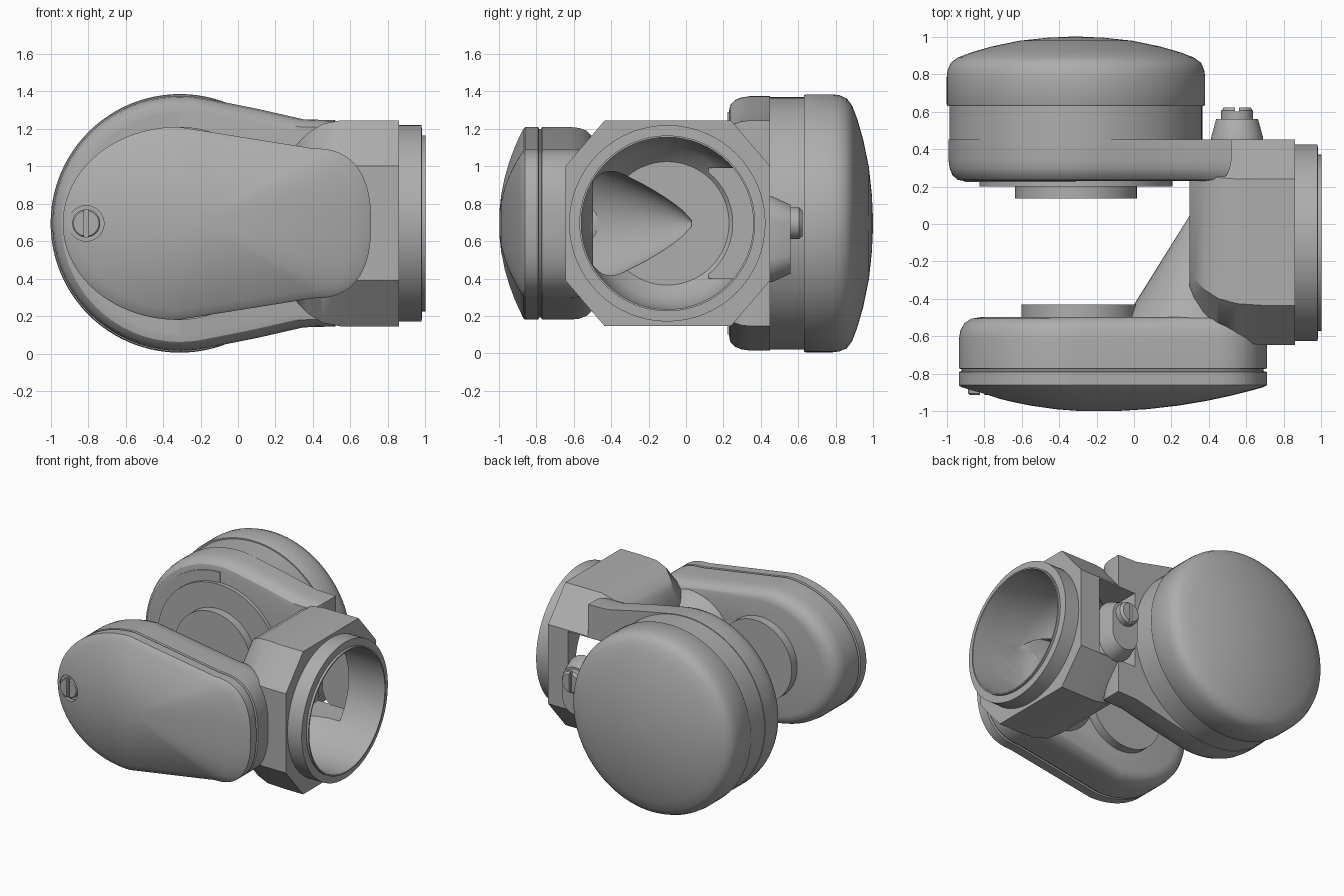
import bpy, bmesh, math
from mathutils import Vector

if "Cube" in bpy.data.objects:
    bpy.data.objects.remove(bpy.data.objects["Cube"])

CX, CY, CZ = -0.31, -0.1, 0.695   # joint axis x, collar axis y, shared height

grey = bpy.data.materials.new("cast_grey")
grey.use_nodes = True
grey.diffuse_color = (0.42, 0.42, 0.42, 1)
grey.node_tree.nodes["Principled BSDF"].inputs["Base Color"].default_value = (0.42, 0.42, 0.42, 1)


def loft(name, rings):
    """Closed solid skinned through equal-length rings of points."""
    bm = bmesh.new()
    loops = [[bm.verts.new(p) for p in ring] for ring in rings]
    n = len(loops[0])
    for a, b in zip(loops, loops[1:]):
        for i in range(n):
            j = (i + 1) % n
            bm.faces.new((a[i], a[j], b[j], b[i]))
    bm.faces.new(loops[0])
    bm.faces.new(loops[-1])
    bmesh.ops.recalc_face_normals(bm, faces=bm.faces)
    mesh = bpy.data.meshes.new(name)
    bm.to_mesh(mesh)
    bm.free()
    mesh.materials.append(grey)
    ob = bpy.data.objects.new(name, mesh)
    bpy.context.collection.objects.link(ob)
    return ob


def turned(name, profile, axis, a, b=CZ, n=64):
    """Solid of revolution from (radius, position) pairs, along x or y."""
    rings = []
    for r, t in profile:
        ring = []
        for i in range(n):
            q = math.tau * i / n
            u, v = a + r * math.cos(q), b + r * math.sin(q)
            ring.append((t, u, v) if axis == "x" else (u, t, v))
        rings.append(ring)
    return loft(name, rings)


def stacked(name, outline, levels, centre):
    """Scaled copies of an x/z outline stacked along y."""
    return loft(name, [[(centre + (x - centre) * s, y, CZ + z * s) for x, z in outline]
                       for s, y in levels])


def cut(ob, *cutters):
    bpy.context.view_layer.objects.active = ob
    for c in cutters:
        m = ob.modifiers.new("cut", "BOOLEAN")
        m.operation, m.solver, m.object = "DIFFERENCE", "EXACT", c
        bpy.ops.object.modifier_apply(modifier=m.name)


def mirrored(upper):
    return upper + [(x, -z) for x, z in reversed(upper)]


def arc(cx, rx, rz, start, end, n, power=1.0):
    pts = []
    for i in range(n + 1):
        q = math.radians(start + (end - start) * i / n)
        c, s = math.cos(q), math.sin(q)
        pts.append((cx + rx * math.copysign(abs(c) ** power, c), rz * abs(s) ** power))
    return pts


# Front arm: egg outline with a squared-off end, plus its domed cover
egg = mirrored(arc(-0.32, 0.615, 0.515, 178, 90, 24) + arc(0.4, 0.31, 0.4, 90, 4, 12, 0.8))
front_arm = stacked("front_arm", egg, [(0.84, -0.497), (0.91, -0.505), (0.96, -0.53), (0.99, -0.57),
                    (1, -0.62), (1, -0.77), (0.98, -0.775), (0.98, -0.8)], -0.2)
dome = [(s, -0.865 - 0.135 * (1 - s * s)) for s in (0.98, 0.9, 0.78, 0.64, 0.48, 0.3, 0.12)]
front_cover = stacked("front_cover", egg, [(0.98, -0.785), (1, -0.79), (1, -0.86)] + dome, -0.2)
front_bearing = turned("front_bearing", [(0.31, -0.55), (0.31, -0.43)], "y", -0.29)

# Cover screw in its recess
pocket = turned("pocket_cutter", [(0.095, -1.1), (0.095, -0.872)], "y", -0.81, n=32)
cut(front_cover, pocket)
cover_screw = turned("cover_screw", [(0.075, -0.86), (0.075, -0.905), (0.068, -0.912)], "y", -0.81, n=32)


def box(name, lo, hi):
    return loft(name, [[(x, lo[1], lo[2]), (x, hi[1], lo[2]), (x, hi[1], hi[2]), (x, lo[1], hi[2])]
                       for x in (lo[0], hi[0])])


slot = box("slot_cutter", (-0.822, -1, 0.6), (-0.798, -0.885, 0.8))
cut(cover_screw, slot)

# Rear housing: round end running into a tapered neck
drop = mirrored(arc(CX, 0.68, 0.68, 179, 78, 36) + [(0.1, 0.612), (0.35, 0.555), (0.52, 0.55)])
rear_neck = stacked("rear_neck", drop, [(0.88, 0.23), (0.93, 0.236), (0.97, 0.262), (0.99, 0.295),
                    (1, 0.34), (1, 0.45)], CX)
rear_housing = turned("rear_housing", [(0.675, 0.4), (0.675, 0.64)], "y", CX, n=96)
rear_cap = turned("rear_cap", [(0.685, 0.63), (0.69, 0.64), (0.69, 0.78), (0.685, 0.82), (0.668, 0.86),
                  (0.63, 0.888), (0.56, 0.915), (0.45, 0.947), (0.3, 0.978), (0.15, 0.994),
                  (0.02, 1.0)], "y", CX, n=96)
rear_plate = turned("rear_plate", [(0.515, 0.26), (0.515, 0.2)], "y", CX)
rear_bearing = turned("rear_bearing", [(0.325, 0.25), (0.325, 0.135)], "y", CX)
half_moon = [(x, z) for x, z in mirrored(arc(CX, 0.595, 0.595, 179, 90, 30))]
rear_ledge = stacked("rear_ledge", half_moon, [(1, 0.25), (1, 0.223)], CX)


# Collar block: chamfered square section growing out of the back wall
def section(x, y0, hz):
    y1, c = 0.45, hz / 0.55
    cy, cz = 0.21 * c, 0.245 * c
    return [(x, y0 + cy, CZ + hz), (x, y1 - cy, CZ + hz), (x, y1, CZ + hz - cz), (x, y1, CZ - hz + cz),
            (x, y1 - cy, CZ - hz), (x, y0 + cy, CZ - hz), (x, y0, CZ - hz + cz), (x, y0, CZ + hz - cz)]


collar = loft("collar", [section(0.295, -0.38, 0.39), section(0.32, -0.45, 0.43), section(0.37, -0.53, 0.48),
              section(0.45, -0.6, 0.53), section(0.55, -0.635, 0.55), section(0.7, -0.645, 0.55),
              section(0.86, -0.645, 0.55)])
collar_ring = turned("collar_ring", [(0.525, 0.84), (0.525, 0.98), (0.47, 0.982), (0.47, 1.0)], "x", CY)


# Curved duct leading from the collar into the front arm
def duct(name, inset):
    rings = []
    for i in range(13):
        y = -0.53 + 0.58 * i / 12 - inset * 0.7
        w = 0.365 * ((0.055 - inset * 0.7 - y) / 0.585) ** 0.65 * (1 - inset)
        left = 0.3 - 0.3 * (0.05 - inset * 0.7 - y) / 0.48 + inset
        rings.append([(left + w + w * math.cos(math.tau * k / 40), y,
                       CZ + w * math.sin(math.tau * k / 40)) for k in range(40)])
    return loft(name, rings)


cable_duct = duct("cable_duct", 0)

# Hollow out the collar, duct and neck
bore = turned("bore_cutter", [(0.33, 0.35), (0.4, 0.42), (0.44, 0.5), (0.46, 0.6), (0.46, 1.2)], "x", CY)
window = box("window_cutter", (0.37, 0.12, 0.4), (0.69, 0.6, 0.99))
duct_core = duct("duct_cutter", 0.03)
cut(collar, duct_core, bore, window)
cut(cable_duct, duct_core, bore)
cut(rear_neck, bore, window)
cut(front_arm, bore)
cut(collar_ring, bore)

# Stop boss and screw behind the collar
stadium = [(0.55 + 0.14 * math.cos(q), (0.09 if math.sin(q) > 0 else -0.09) - 0.085 + 0.14 * math.sin(q))
           for q in [math.tau * (i + 0.5) / 32 for i in range(32)]]
stop_boss = loft("stop_boss", [[(0.55 + (x - 0.55) * s, y, CZ - 0.085 + (z + 0.085) * s) for x, z in stadium]
                               for s, y in ((1, 0.44), (1, 0.46), (0.8, 0.56))])
stop_screw = turned("stop_screw", [(0.085, 0.55), (0.085, 0.605), (0.07, 0.622)], "y", 0.55, n=32)
stop_slot = box("stop_slot_cutter", (0.54, 0.6, 0.5), (0.56, 0.7, 0.9))
cut(stop_screw, stop_slot)

for helper in (pocket, slot, bore, window, duct_core, stop_slot):
    bpy.data.objects.remove(helper)

# Smooth shading with crisp edges
for ob in bpy.context.scene.objects:
    if ob.type == "MESH":
        bpy.ops.object.select_all(action="DESELECT")
        ob.select_set(True)
        bpy.context.view_layer.objects.active = ob
        bpy.ops.object.shade_smooth_by_angle(angle=math.radians(32))
